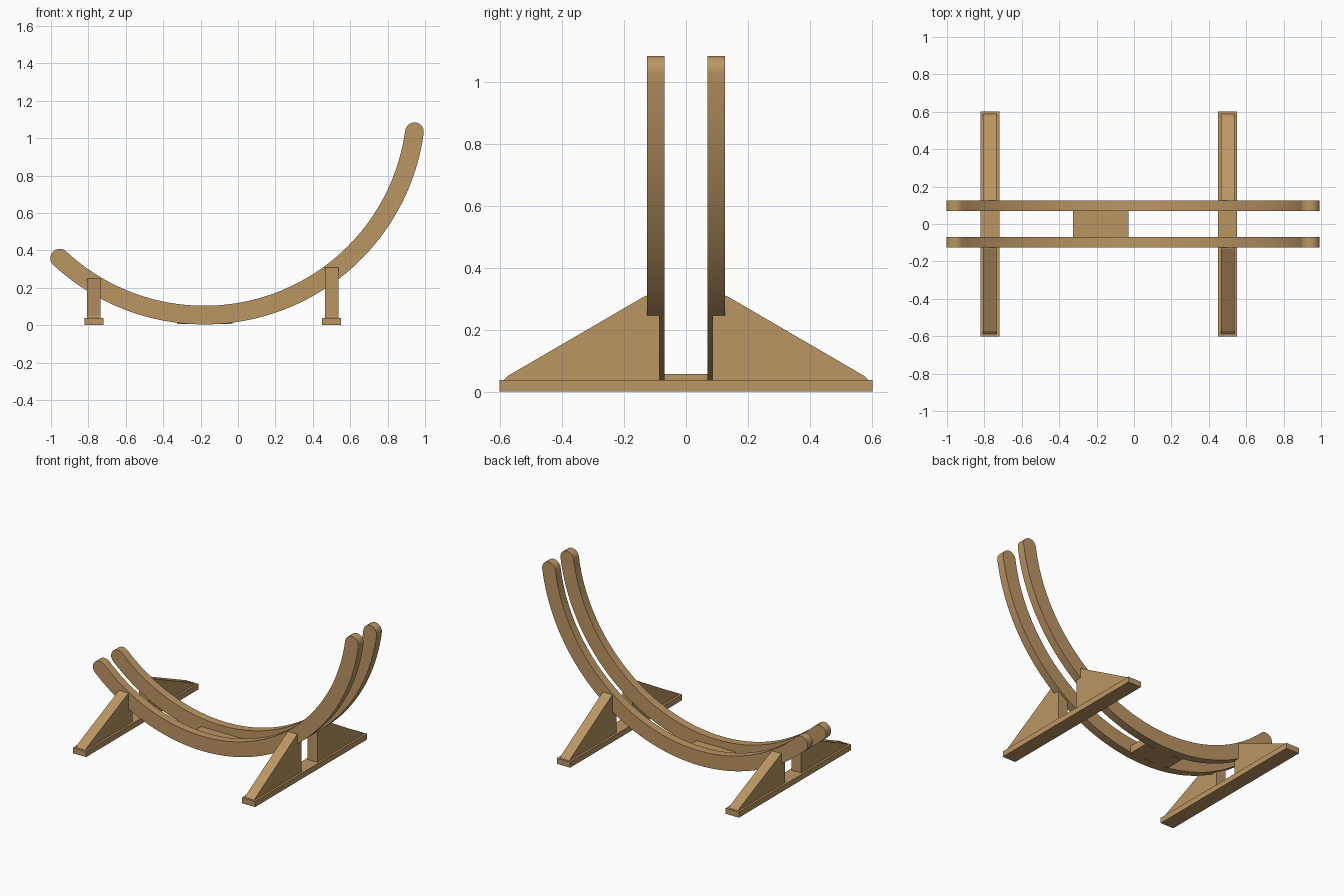
import bpy, bmesh, math

if "Cube" in bpy.data.objects:
    bpy.data.objects.remove(bpy.data.objects["Cube"])

wood = bpy.data.materials.new("warm wood")
wood.diffuse_color = (0.50, 0.305, 0.127, 1)
wood.use_nodes = True
wood.node_tree.nodes["Principled BSDF"].inputs["Base Color"].default_value = wood.diffuse_color


def extrude(name, pts, axis, a, b, smooth=False):
    """Extrude a 2D outline along axis: 'y' takes (x, z) points, 'x' takes (y, z) points."""
    place = (lambda p, d: (p[0], d, p[1])) if axis == 'y' else (lambda p, d: (d, p[0], p[1]))
    bm = bmesh.new()
    lo = [bm.verts.new(place(p, a)) for p in pts]
    hi = [bm.verts.new(place(p, b)) for p in pts]
    n = len(pts)
    for i in range(n):
        j = (i + 1) % n
        bm.faces.new((lo[i], lo[j], hi[j], hi[i]))
    bm.faces.new(lo)
    bm.faces.new(hi)
    bmesh.ops.recalc_face_normals(bm, faces=bm.faces)
    me = bpy.data.meshes.new(name)
    bm.to_mesh(me)
    bm.free()
    me.materials.append(wood)
    ob = bpy.data.objects.new(name, me)
    bpy.context.collection.objects.link(ob)
    if smooth:
        bpy.ops.object.select_all(action='DESELECT')
        ob.select_set(True)
        bpy.context.view_layer.objects.active = ob
        bpy.ops.object.shade_smooth_by_angle(angle=math.radians(35))
    return ob


def box(name, x0, x1, y0, y1, z0, z1):
    return extrude(name, [(x0, z0), (x1, z0), (x1, z1), (x0, z1)], 'y', y0, y1)


# Curved rail outline: circular arc band with rounded ends
CX, CZ, R, W = -0.18, 1.188, 1.134, 0.05
A0, A1 = math.radians(227.0 - 360), math.radians(-7.8)
SEG, CAP = 64, 12


def polar(cx, cz, r, a):
    return (cx + r * math.cos(a), cz + r * math.sin(a))


outline = [polar(CX, CZ, R + W, A0 + (A1 - A0) * i / SEG) for i in range(SEG + 1)]
end = polar(CX, CZ, R, A1)
outline += [polar(*end, W, A1 + math.pi * i / CAP) for i in range(1, CAP)]
outline += [polar(CX, CZ, R - W, A1 + (A0 - A1) * i / SEG) for i in range(SEG + 1)]
end = polar(CX, CZ, R, A0)
outline += [polar(*end, W, A0 + math.pi + math.pi * i / CAP) for i in range(1, CAP)]

for side, s in (("front", -1), ("back", 1)):
    extrude(side + "_rail", outline, 'y', s * 0.07, s * 0.126, smooth=True)

# Spacer block joining the rails at the lowest point
box("rail_spacer", -0.325, -0.03, -0.07, 0.07, 0.006, 0.057)

# Two feet, each with a base board and a pair of triangular braces
for end_name, x, top in (("left", -0.77, 0.25), ("right", 0.50, 0.31)):
    box(end_name + "_base_board", x - 0.05, x + 0.05, -0.602, 0.602, 0, 0.038)
    for side, s in (("front", -1), ("back", 1)):
        profile = [(0.086, 0.038), (0.588, 0.038), (0.573, 0.052), (0.135, top - 0.003),
                   (0.125, top), (0.086, top)]
        extrude(f"{end_name}_{side}_brace", [(s * y, z) for y, z in profile],
                'x', x - 0.036, x + 0.036)
